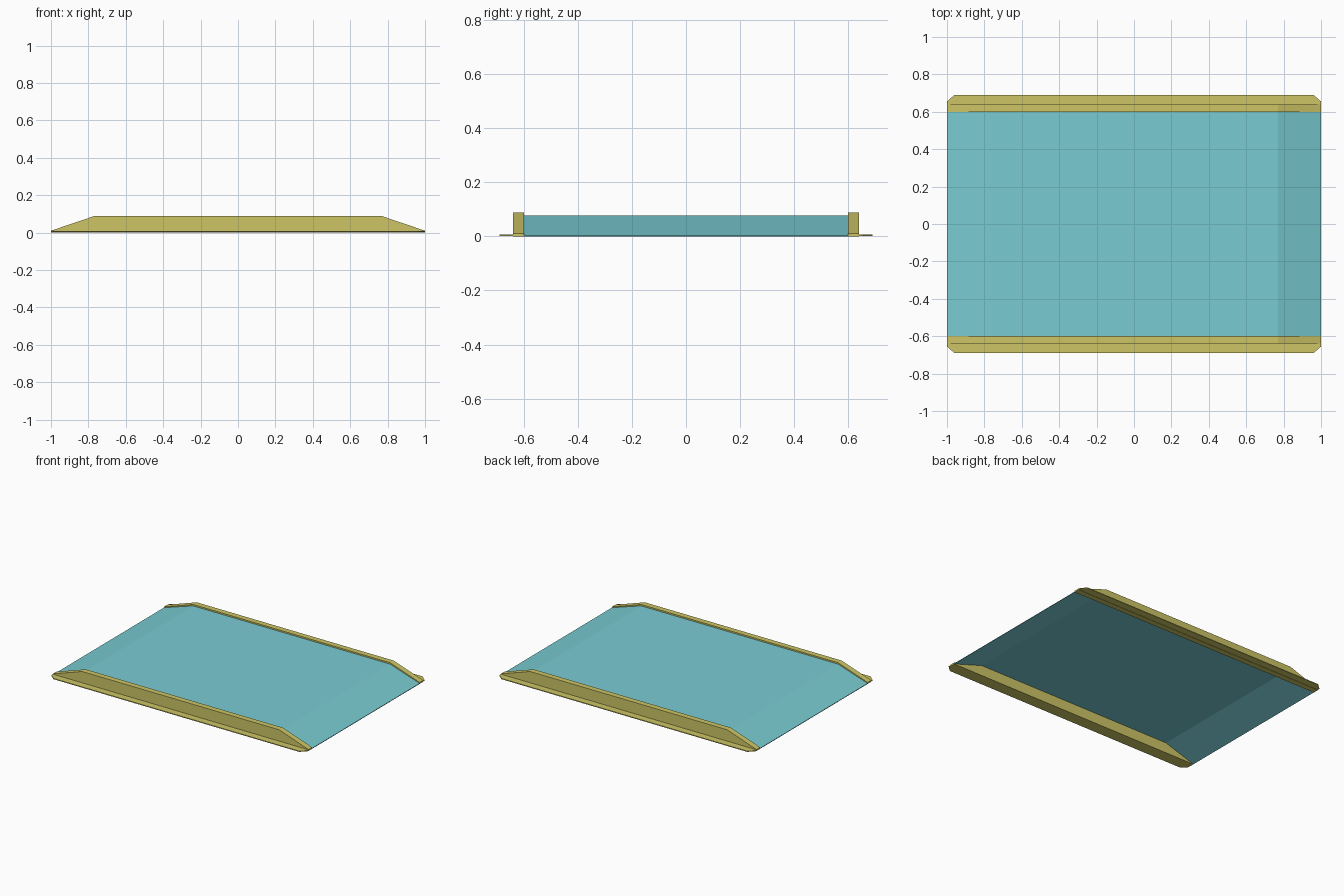
import bpy
import bmesh
from mathutils import Vector

cube = bpy.data.objects.get("Cube")
if cube:
    bpy.data.objects.remove(cube, do_unlink=True)


def make_material(name, rgb):
    mat = bpy.data.materials.new(name)
    mat.use_nodes = True
    colour = (*rgb, 1.0)
    mat.diffuse_color = colour
    mat.node_tree.nodes["Principled BSDF"].inputs["Base Color"].default_value = colour
    return mat


teal = make_material("teal", (0.19, 0.60, 0.65))
olive = make_material("olive_yellow", (0.61, 0.56, 0.13))


def extrude_profile(name, points, direction, mat):
    """Fill a closed outline and extrude it along a direction."""
    bm = bmesh.new()
    face = bm.faces.new([bm.verts.new(p) for p in points])
    result = bmesh.ops.extrude_face_region(bm, geom=[face], use_keep_orig=True)
    moved = [g for g in result["geom"] if isinstance(g, bmesh.types.BMVert)]
    bmesh.ops.translate(bm, verts=moved, vec=Vector(direction))
    bmesh.ops.recalc_face_normals(bm, faces=bm.faces)
    mesh = bpy.data.meshes.new(name)
    bm.to_mesh(mesh)
    bm.free()
    mesh.materials.append(mat)
    obj = bpy.data.objects.new(name, mesh)
    bpy.context.collection.objects.link(obj)
    return obj


HALF_LENGTH = 1.0
HALF_FLAT = 0.77
RAIL_IN = 0.60
RAIL_OUT = 0.64
FLANGE_OUT = 0.69


def ramp_line(end_z, flat_z):
    """Line that rises, runs level and falls along the length."""
    return [(-HALF_LENGTH, end_z), (-HALF_FLAT, flat_z),
            (HALF_FLAT, flat_z), (HALF_LENGTH, end_z)]


# Bent sheet deck, open underneath
outline = ramp_line(0.004, 0.078) + ramp_line(0.0, 0.073)[::-1]
extrude_profile("deck", [(x, -RAIL_IN, z) for x, z in outline],
                (0, 2 * RAIL_IN, 0), teal)

for name, side in (("front", -1), ("back", 1)):
    # Upright rail with tapered ends
    rail = ramp_line(0.01, 0.088) + [(HALF_LENGTH, 0), (-HALF_LENGTH, 0)]
    extrude_profile(name + "_rail", [(x, side * RAIL_IN, z) for x, z in rail],
                    (0, side * (RAIL_OUT - RAIL_IN), 0), olive)

    # Floor flange with clipped outer corners
    clip_x, clip_y = HALF_LENGTH - 0.04, FLANGE_OUT - 0.035
    flange = [(-HALF_LENGTH, RAIL_OUT), (-HALF_LENGTH, clip_y), (-clip_x, FLANGE_OUT),
              (clip_x, FLANGE_OUT), (HALF_LENGTH, clip_y), (HALF_LENGTH, RAIL_OUT)]
    extrude_profile(name + "_flange", [(x, side * y, 0.002) for x, y in flange],
                    (0, 0, 0.006), olive)
